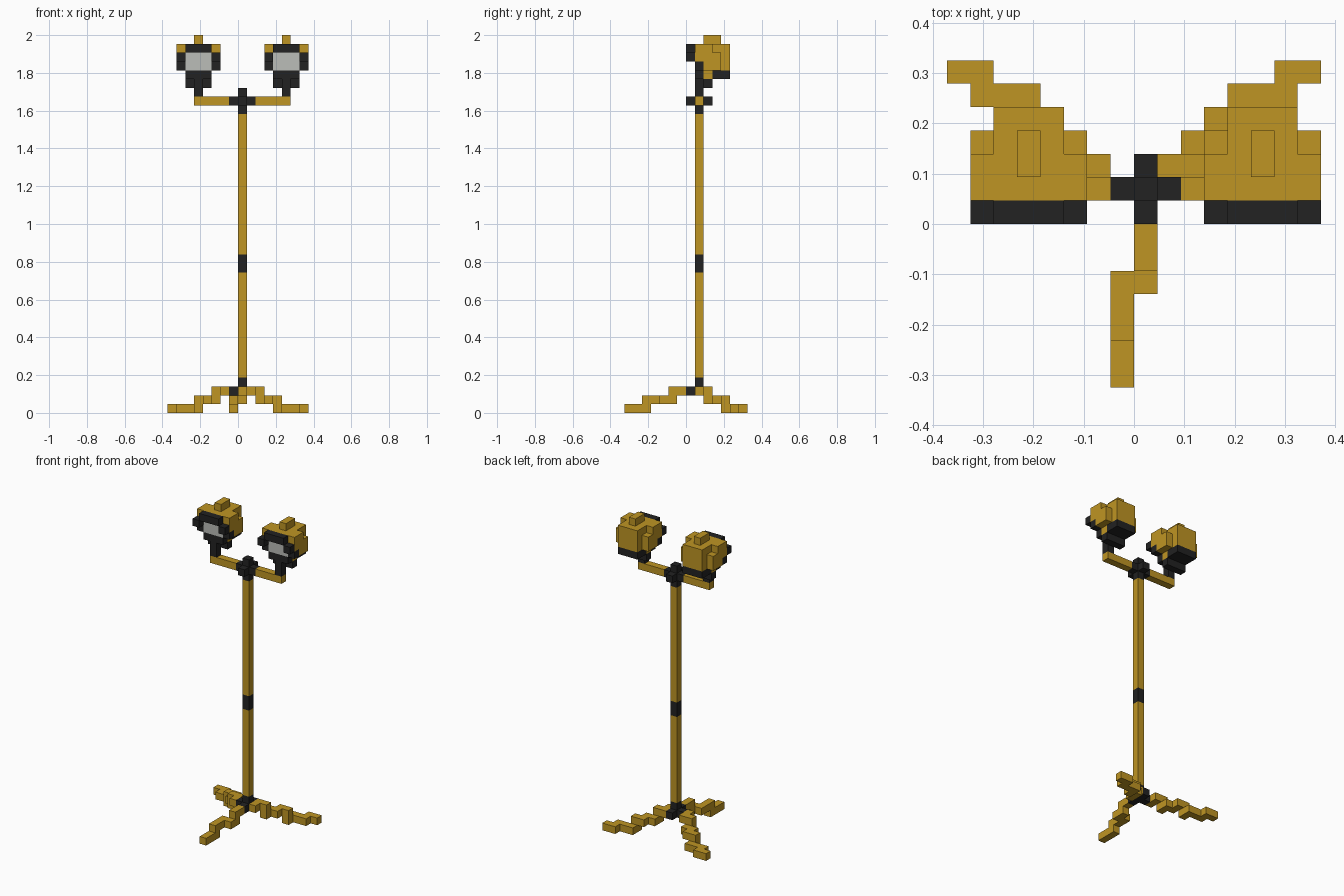
import bpy, bmesh
from mathutils import Vector

cube = bpy.data.objects.get("Cube")
if cube:
    bpy.data.objects.remove(cube, do_unlink=True)

V = 2 / 43  # edge of one block


def material(name, rgb):
    m = bpy.data.materials.new(name)
    m.use_nodes = True
    m.diffuse_color = (*rgb, 1)
    m.node_tree.nodes["Principled BSDF"].inputs["Base Color"].default_value = (*rgb, 1)
    return m


GOLD = material("golden yellow", (0.52, 0.30, 0.017))
BLACK = material("soft black", (0.016, 0.016, 0.016))
GLASS = material("pale grey glass", (0.50, 0.51, 0.48))

# the six sides of a block: direction and two in-plane axes
SIDES = [(Vector((1, 0, 0)), Vector((0, 1, 0)), Vector((0, 0, 1))),
         (Vector((0, 1, 0)), Vector((0, 0, 1)), Vector((1, 0, 0))),
         (Vector((0, 0, 1)), Vector((1, 0, 0)), Vector((0, 1, 0)))]


def blocks(name, mat, *ranges, shift=0):
    """Blocky solid from inclusive ranges (x0, x1, y0, y1, z0, z1) counted in blocks."""
    cells = {(x + shift, y, z) for x0, x1, y0, y1, z0, z1 in ranges
             for x in range(x0, x1 + 1) for y in range(y0, y1 + 1) for z in range(z0, z1 + 1)}
    bm = bmesh.new()
    for c in sorted(cells):
        mid = Vector(c) + Vector((0.5, 0.5, 0.5))
        for n, a, b in SIDES:
            for s in (1, -1):
                if tuple(int(i) for i in Vector(c) + n * s) in cells:
                    continue
                corners = [(-1, -1), (1, -1), (1, 1), (-1, 1)][::s]
                bm.faces.new([bm.verts.new((mid + (n * s + a * p + b * q) / 2) * V)
                              for p, q in corners])
    bmesh.ops.remove_doubles(bm, verts=bm.verts, dist=V / 100)
    bmesh.ops.dissolve_limit(bm, angle_limit=0.01, verts=bm.verts, edges=bm.edges)
    mesh = bpy.data.meshes.new(name)
    bm.to_mesh(mesh)
    bm.free()
    mesh.materials.append(mat)
    ob = bpy.data.objects.new(name, mesh)
    bpy.context.collection.objects.link(ob)
    return ob


def path(*cells):
    """Single blocks as ranges."""
    return [(x, x, y, y, z, z) for x, y, z in cells]


# pole with its collars
blocks("lower_pole", GOLD, (0, 0, 1, 1, 4, 15))
blocks("middle_collar", BLACK, (0, 0, 1, 1, 16, 17))
blocks("upper_pole", GOLD, (0, 0, 1, 1, 18, 33))
blocks("base_hub", BLACK, (0, 0, 1, 1, 2, 3), (0, 0, 0, 2, 2, 2), (-1, -1, 1, 1, 2, 2))
blocks("top_hub", BLACK, (0, 0, 1, 1, 34, 36), (-1, 1, 1, 1, 35, 35), (0, 0, 0, 2, 35, 35))

# stepped tripod legs
blocks("front_leg", GOLD, (0, 0, -2, -1, 2, 2), (0, 0, -3, -2, 1, 1),
       (-1, -1, -5, -3, 1, 1), (-1, -1, -7, -5, 0, 0))
blocks("left_leg", GOLD, *path((1, 1, 2), (1, 2, 2), (2, 2, 2),
                               (2, 2, 1), (2, 3, 1), (3, 3, 1), (3, 4, 1), (4, 4, 1),
                               (4, 4, 0), (4, 5, 0), (5, 5, 0), (6, 5, 0), (6, 6, 0), (7, 6, 0)))
blocks("right_leg", GOLD, *path((-2, 1, 2), (-2, 2, 2), (-3, 2, 2),
                                (-3, 2, 1), (-3, 3, 1), (-4, 3, 1), (-4, 4, 1), (-5, 4, 1),
                                (-5, 4, 0), (-5, 5, 0), (-6, 5, 0), (-7, 5, 0), (-7, 6, 0), (-8, 6, 0)))

# arms and lamps, one on each side of the pole
for side, s in (("left", 1), ("right", -1)):
    c = 5 * s
    blocks(side + "_arm", GOLD, (min(2 * s, c), max(2 * s, c), 1, 1, 35, 35))
    blocks(side + "_lamp_stem", BLACK, (0, 0, 1, 1, 36, 37), (-1, 1, 2, 2, 37, 37),
           (-1, 1, 1, 1, 38, 38), shift=c)
    blocks(side + "_lamp_underside", BLACK, (-1, 1, 3, 4, 38, 38), shift=c)
    blocks(side + "_lamp_visor", BLACK, (-1, 1, 0, 0, 41, 41),
           (-2, -2, 0, 0, 40, 40), (2, 2, 0, 0, 40, 40),
           (-2, -2, 1, 1, 39, 39), (2, 2, 1, 1, 39, 39), shift=c)
    blocks(side + "_lamp_lens", GLASS, (-1, 1, 1, 1, 39, 40), shift=c)
    blocks(side + "_lamp_housing", GOLD, (-2, 2, 2, 3, 39, 40), (-1, 1, 4, 4, 39, 41),
           (-2, 2, 1, 2, 41, 41), (-1, 1, 3, 3, 41, 41), (-1, 1, 2, 2, 38, 38),
           (-2, -2, 1, 1, 40, 40), (2, 2, 1, 1, 40, 40), shift=c)
    blocks(side + "_lamp_knob", GOLD, (0, 0, 2, 3, 42, 42), shift=c)
